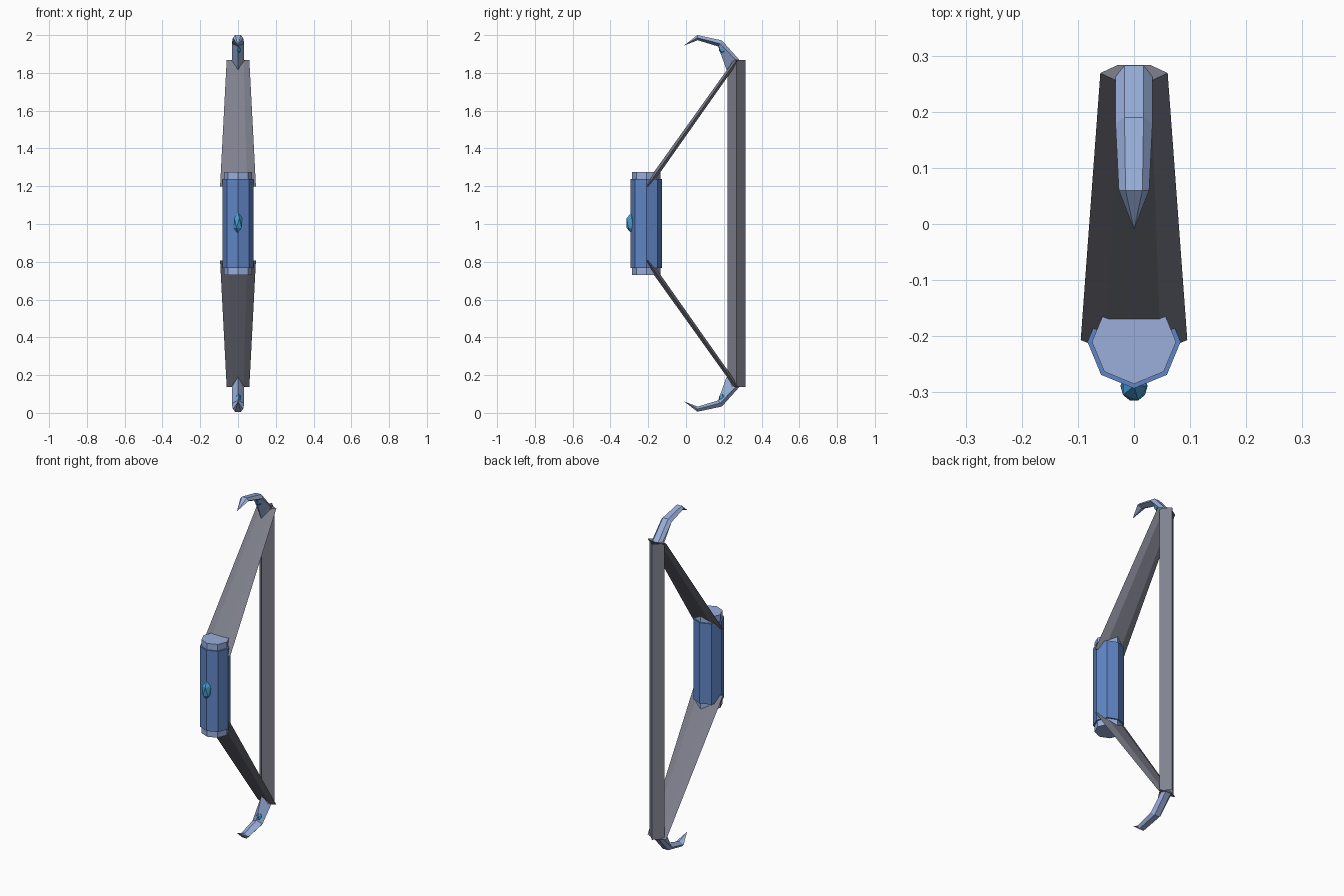
import bpy, bmesh, math
from mathutils import Matrix

if "Cube" in bpy.data.objects:
    bpy.data.objects.remove(bpy.data.objects["Cube"], do_unlink=True)

MID = 1.003  # height of the bow's mirror plane


def material(name, rgb):
    m = bpy.data.materials.new(name)
    m.use_nodes = True
    m.diffuse_color = (*rgb, 1)
    m.node_tree.nodes["Principled BSDF"].inputs["Base Color"].default_value = (*rgb, 1)
    return m


GREY = material("slate grey", (0.216, 0.222, 0.27))
BLUE = material("grip blue", (0.115, 0.235, 0.56))
PALE = material("pale blue", (0.32, 0.43, 0.71))
GEM = material("gem cyan", (0.06, 0.35, 0.66))


def finish(name, bm, mat):
    bmesh.ops.recalc_face_normals(bm, faces=bm.faces[:])
    mesh = bpy.data.meshes.new(name)
    bm.to_mesh(mesh)
    bm.free()
    mesh.materials.append(mat)
    ob = bpy.data.objects.new(name, mesh)
    bpy.context.collection.objects.link(ob)


def loft(name, sections, mat, capped=True, point=None, side=1):
    """Skin closed cross-sections; side=-1 flips the part to the lower half."""
    bm = bmesh.new()

    def vert(p):
        return bm.verts.new((p[0], p[1], MID + side * (p[2] - MID)))

    rings = [[vert(p) for p in s] for s in sections]
    n = len(rings[0])
    for a, b in zip(rings, rings[1:]):
        for i in range(n):
            j = (i + 1) % n
            bm.faces.new((a[i], a[j], b[j], b[i]))
    if capped:
        bm.faces.new(rings[0])
    if point:
        tip = vert(point)
        for i in range(n):
            bm.faces.new((rings[-1][i], rings[-1][(i + 1) % n], tip))
    elif capped:
        bm.faces.new(rings[-1])
    finish(name, bm, mat)


def ring(sides, radius, y, z):
    step = 2 * math.pi / sides
    return [(radius * math.cos(i * step), y + radius * math.sin(i * step), z)
            for i in range(sides)]


def gem(name, centre, size):
    bm = bmesh.new()
    bmesh.ops.create_icosphere(bm, subdivisions=1, radius=1)
    bmesh.ops.transform(bm, matrix=Matrix.Translation(centre) @ Matrix.Diagonal((*size, 1)),
                        verts=bm.verts)
    finish(name, bm, GEM)


# Octagonal grip with a slimmer core showing at both ends
loft("grip", [ring(8, 0.083, -0.21, z) for z in (0.767, 1.239)], BLUE)
loft("grip_core", [ring(8, 0.075, -0.21, z) for z in (0.73, 1.276)], PALE)
gem("grip_gem", (0, -0.289, 1.005), (0.027, 0.03, 0.056))

# Open four-sided string
loft("bowstring", [ring(4, 0.048, 0.267, z) for z in (0.138, 1.868)], GREY, capped=False)


def limb_section(w, y, z, t):
    """Flattened hexagon."""
    return [(w, y, z), (w / 2, y + t, z), (-w / 2, y + t, z),
            (-w, y, z), (-w / 2, y - t, z), (w / 2, y - t, z)]


def tip_section(a, outer, b, mid, keel):
    """Flat outer face, wide shoulders, keel on the inner side."""
    return [(-a, *outer), (a, *outer), (b, *mid), (0, *keel), (-b, *mid)]


for label, s in (("upper", 1), ("lower", -1)):
    # Tapering limb
    loft(label + "_limb", [limb_section(0.095, -0.207, 1.198, 0.018),
                           limb_section(0.06, 0.269, 1.869, 0.014)], GREY, side=s)
    # Hooked claw at the limb end
    loft(label + "_tip", [
        tip_section(0.017, (0.283, 1.868), 0.033, (0.262, 1.87), (0.215, 1.815)),
        tip_section(0.017, (0.19, 1.972), 0.033, (0.18, 1.955), (0.17, 1.94)),
        tip_section(0.015, (0.06, 2.0), 0.027, (0.06, 1.986), (0.062, 1.973)),
    ], PALE, point=(0, -0.01, 1.945), side=s)
    gem(label + "_tip_gem", (0.002, 0.193, MID + s * (1.928 - MID)), (0.016, 0.021, 0.026))
